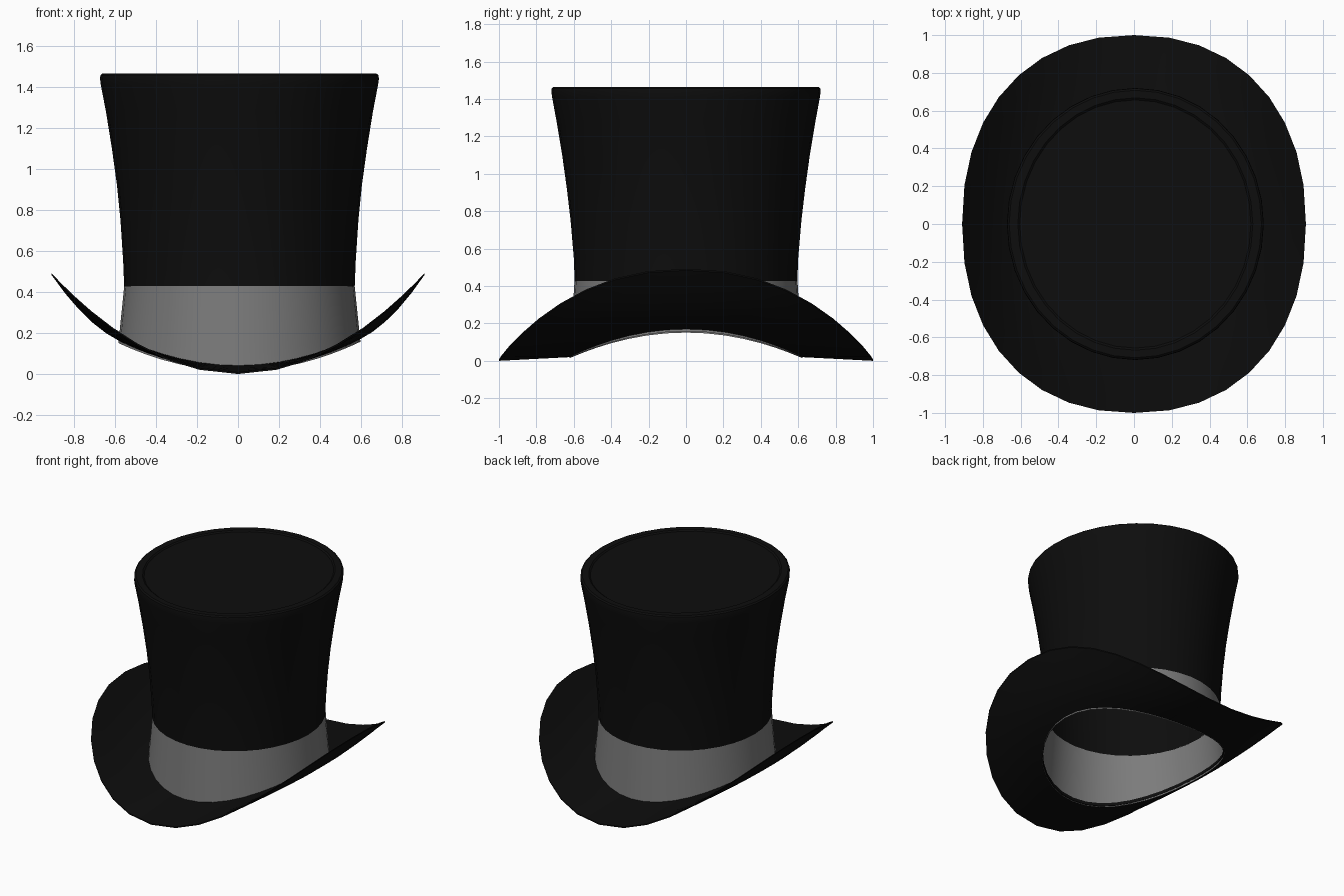
import bpy, bmesh
from math import sin, cos, pi, copysign

if "Cube" in bpy.data.objects:
    bpy.data.objects.remove(bpy.data.objects["Cube"])

N = 36           # sides around the hat
CX = 0.007       # the crown sits a hair off centre


def material(name, v):
    m = bpy.data.materials.new(name)
    m.diffuse_color = (v, v, v, 1)
    m.use_nodes = True
    m.node_tree.nodes["Principled BSDF"].inputs["Base Color"].default_value = m.diffuse_color
    return m


def oval(rx, ry, power=2.0, cx=0.0):
    """Points of a (super)ellipse around the hat axis."""
    pts = []
    for i in range(N):
        a = 2 * pi * i / N
        c, s = cos(a), sin(a)
        x = copysign(abs(c) ** (2 / power), c)
        y = copysign(abs(s) ** (2 / power), s)
        pts.append((cx + rx * x, ry * y))
    return pts


def loft(name, rings, mat, cap=False, closed=False, angle=0.6):
    """Skin a list of rings (each a list of xyz points) into one object."""
    bm = bmesh.new()
    vs = [[bm.verts.new(p) for p in r] for r in rings]
    pairs = list(zip(vs, vs[1:]))
    if closed:
        pairs.append((vs[-1], vs[0]))
    for a, b in pairs:
        for i in range(N):
            j = (i + 1) % N
            bm.faces.new((a[i], a[j], b[j], b[i]))
    if cap:
        bm.faces.new(vs[-1])
    bmesh.ops.recalc_face_normals(bm, faces=bm.faces)
    me = bpy.data.meshes.new(name)
    bm.to_mesh(me)
    bm.free()
    ob = bpy.data.objects.new(name, me)
    bpy.context.collection.objects.link(ob)
    me.materials.append(mat)
    bpy.ops.object.select_all(action='DESELECT')
    ob.select_set(True)
    bpy.context.view_layer.objects.active = ob
    bpy.ops.object.shade_smooth_by_angle(angle=angle)
    return ob


black = material("black_felt", 0.004)
grey = material("grey_ribbon", 0.2)

# Crown: flared wall, rounded top edge, slightly sunken lid
profile = [(0.562, 0.595, 0.425), (0.567, 0.600, 0.55), (0.580, 0.617, 0.75),
           (0.597, 0.637, 0.92), (0.622, 0.662, 1.10), (0.651, 0.692, 1.28),
           (0.676, 0.716, 1.41), (0.680, 0.720, 1.44), (0.678, 0.718, 1.457),
           (0.668, 0.708, 1.465), (0.622, 0.668, 1.465), (0.612, 0.657, 1.457)]
loft("crown", [[(x, y, z) for x, y in oval(rx, ry, 2, CX)]
               for rx, ry, z in profile], black, cap=True)


# Ribbon band: flat top edge, lower edge follows the bent brim
def saddle(x):
    return 0.015 + 0.40 * x * x


top = oval(0.562, 0.596, 2, CX)
low = oval(0.590, 0.622, 2, CX)
band = []
for k in range(5):
    t = k / 4
    band.append([(a[0] + (b[0] - a[0]) * t, a[1] + (b[1] - a[1]) * t,
                  0.428 + (saddle(b[0]) - 0.428) * t) for a, b in zip(top, low)])
loft("ribbon_band", band, grey)

# Brim: thin sheet rolled up at both sides, tapering to the outer edge
inner = oval(0.583, 0.615, 2, CX)
outer = oval(0.910, 1.0, 2.22)


def brim_ring(t, lift):
    ring = []
    for a, b in zip(inner, outer):
        x, y = a[0] + (b[0] - a[0]) * t, a[1] + (b[1] - a[1]) * t
        z_out = 0.006 + 0.484 * (abs(b[0]) / 0.91) ** 2
        z_in = 0.02 + 0.42 * a[0] ** 2
        sag = 0.16 * t * (1 - t) * (b[0] / 0.91) ** 2
        ring.append((x, y, z_in + (z_out - z_in) * t - sag + lift))
    return ring


steps = [k / 5 for k in range(6)]
upper = [brim_ring(t, 0.02 * (1 - t) + 0.002) for t in steps]
under = [brim_ring(t, -0.006 * t) for t in reversed(steps)]
loft("brim", upper + under, black, closed=True)
